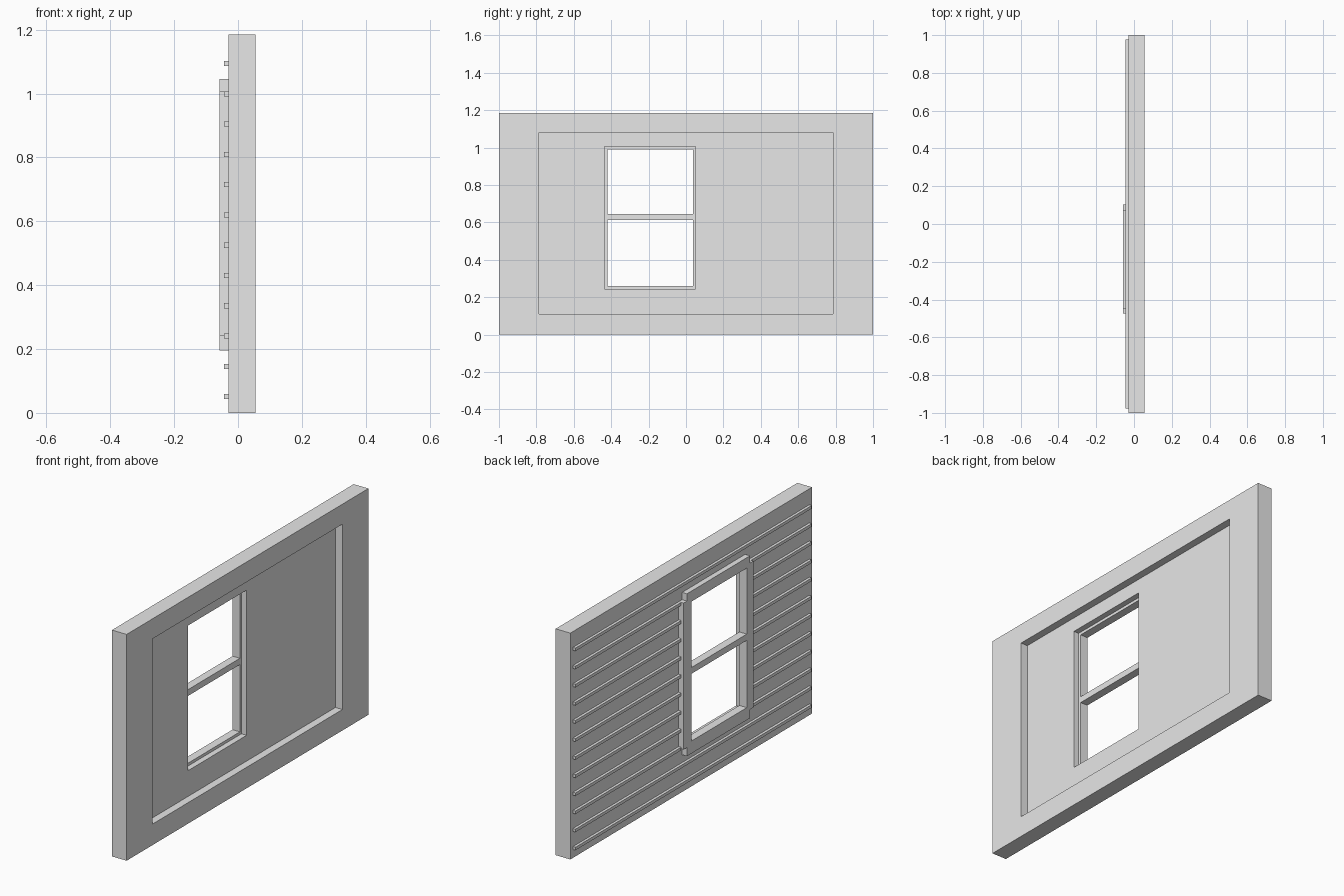
import bpy
import bmesh

cube = bpy.data.objects.get("Cube")
if cube:
    bpy.data.objects.remove(cube, do_unlink=True)

grey = bpy.data.materials.new("plain grey")
grey.use_nodes = True
grey.diffuse_color = (0.8, 0.8, 0.8, 1)
grey.node_tree.nodes["Principled BSDF"].inputs["Base Color"].default_value = (0.8, 0.8, 0.8, 1)


def prism(name, outline, x0, x1):
    """Extrude a (y, z) outline from x0 to x1."""
    bm = bmesh.new()
    face = bm.faces.new([bm.verts.new((x0, y, z)) for y, z in outline])
    moved = bmesh.ops.extrude_face_region(bm, geom=[face])["geom"]
    verts = [v for v in moved if isinstance(v, bmesh.types.BMVert)]
    bmesh.ops.translate(bm, verts=verts, vec=(x1 - x0, 0, 0))
    bmesh.ops.recalc_face_normals(bm, faces=bm.faces)
    mesh = bpy.data.meshes.new(name)
    bm.to_mesh(mesh)
    bm.free()
    mesh.materials.append(grey)
    obj = bpy.data.objects.new(name, mesh)
    bpy.context.collection.objects.link(obj)
    return obj


def box(name, x0, x1, y0, y1, z0, z1):
    return prism(name, [(y0, z0), (y1, z0), (y1, z1), (y0, z1)], x0, x1)


def cut(obj, *bounds):
    """Subtract a box from an object and discard the cutter."""
    cutter = box("cutter", *bounds)
    cutter.hide_render = True
    mod = obj.modifiers.new("opening", "BOOLEAN")
    mod.operation = "DIFFERENCE"
    mod.solver = "EXACT"
    mod.object = cutter
    bpy.context.view_layer.objects.active = obj
    bpy.ops.object.modifier_apply(modifier=mod.name)
    bpy.data.objects.remove(cutter, do_unlink=True)


BACK = -0.03      # outer wall plane
TRIM = -0.058     # outer trim plane
SASH = -0.015     # inner sash plane
HOLE = (-0.435, 0.05, 0.245, 1.005)

# Wall with a recessed inner panel and a window hole
wall = box("wall", BACK, 0.055, -1, 1, 0, 1.185)
cut(wall, 0.015, 0.2, -0.785, 0.785, 0.11, 1.08)
cut(wall, -0.2, 0.2, *HOLE)

# Window trim with notched corners, and the sash liner inside the hole
ya, yb, yc, yd = -0.475, -0.447, 0.075, 0.103
za, zb, zc, zd = 0.195, 0.24, 1.007, 1.045
notched = [(yb, za), (yc, za), (yc, zb), (yd, zb), (yd, zc), (yc, zc),
           (yc, zd), (yb, zd), (yb, zc), (ya, zc), (ya, zb), (yb, zb)]
trim = prism("window_trim", notched, TRIM, BACK)
sash = box("window_sash", BACK, SASH, *HOLE)

# Two panes, leaving a crossbar between them
for part in (trim, sash):
    for z0, z1 in ((0.26, 0.612), (0.645, 0.99)):
        cut(part, -0.2, 0.2, -0.42, 0.037, z0, z1)

# Siding battens, interrupted where the window trim stands
for i in range(12):
    z = 0.043 + i * 0.0948
    if zb - 0.02 < z < zc:
        spans = [(-0.977, ya), (yd, 0.977)]
    else:
        spans = [(-0.977, 0.977)]
    for y0, y1 in spans:
        box("siding_batten", -0.044, BACK, y0, y1, z, z + 0.016)
